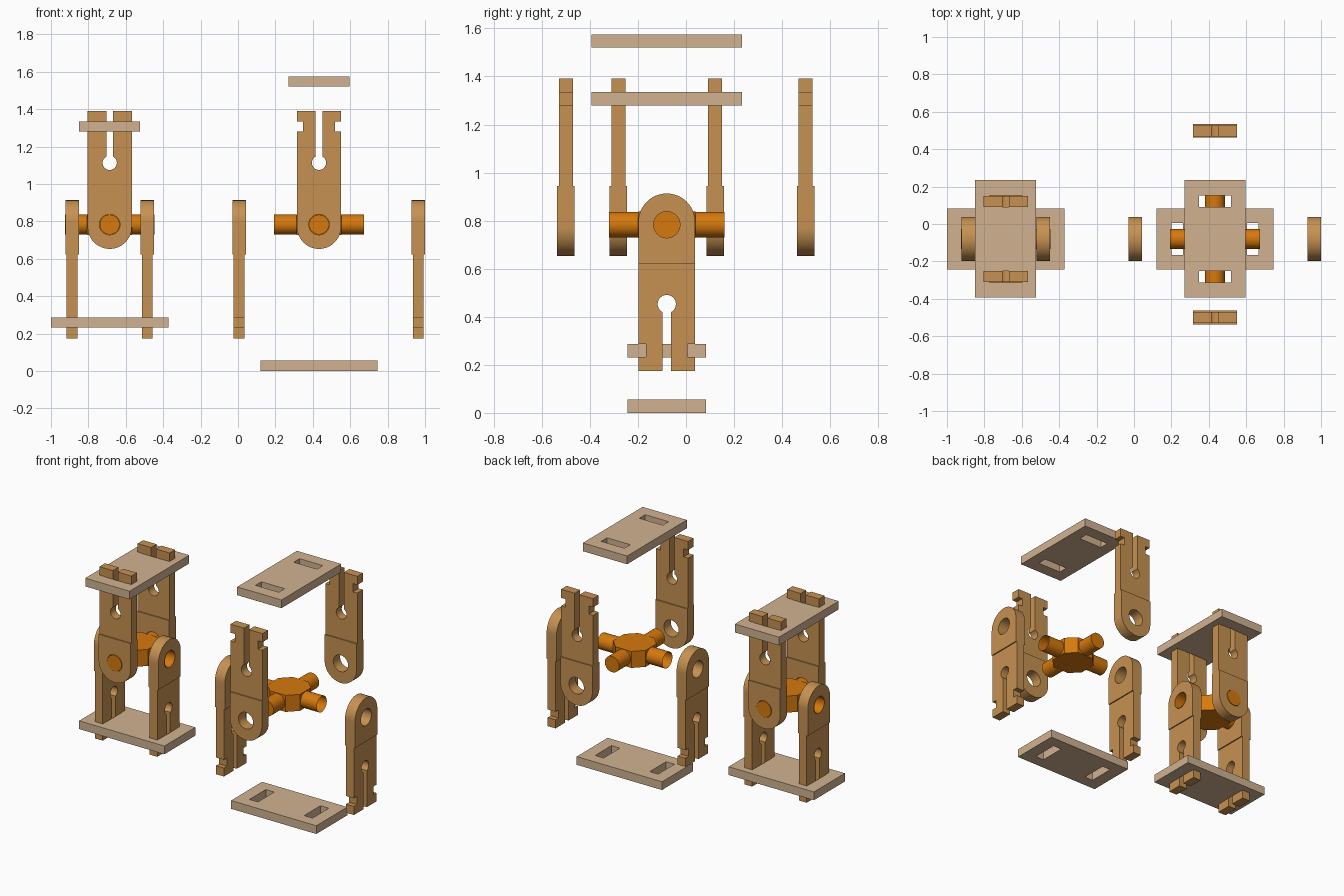
import bpy, bmesh, math
from mathutils import Matrix, Vector

default = bpy.data.objects.get("Cube")
if default:
    bpy.data.objects.remove(default, do_unlink=True)


def material(name, colour):
    m = bpy.data.materials.new(name)
    m.use_nodes = True
    m.diffuse_color = (*colour, 1)
    bsdf = m.node_tree.nodes["Principled BSDF"]
    bsdf.inputs["Base Color"].default_value = (*colour, 1)
    bsdf.inputs["Roughness"].default_value = 0.7
    return m


WOOD = material("warm wood", (0.57, 0.285, 0.084))
PALE = material("pale wood", (0.64, 0.45, 0.285))
ORANGE = material("orange", (0.67, 0.19, 0.004))


def arc(cx, cy, r, start, end, n):
    angles = [math.radians(start + (end - start) * i / n) for i in range(n + 1)]
    return [(cx + r * math.cos(a), cy + r * math.sin(a)) for a in angles]


def circle(r, n=32):
    return arc(0, 0, r, 0, 360, n)[:-1]


def rect(cx, cy, hx, hy):
    return [(cx - hx, cy - hy), (cx + hx, cy - hy), (cx + hx, cy + hy), (cx - hx, cy + hy)]


def add_slab(bm, loops, half):
    """Fill an outline with optional holes and extrude it to +-half in z."""
    edges = []
    for loop in loops:
        verts = [bm.verts.new((x, y, -half)) for x, y in loop]
        edges += [bm.edges.new((v, verts[i - 1])) for i, v in enumerate(verts)]
    filled = bmesh.ops.triangle_fill(bm, edges=edges, use_beauty=True, normal=(0, 0, 1))
    faces = [g for g in filled["geom"] if isinstance(g, bmesh.types.BMFace)]
    raised = bmesh.ops.extrude_face_region(bm, geom=faces, use_keep_orig=True)
    top = [g for g in raised["geom"] if isinstance(g, bmesh.types.BMVert)]
    bmesh.ops.translate(bm, verts=top, vec=(0, 0, 2 * half))
    bmesh.ops.recalc_face_normals(bm, faces=bm.faces[:])


def finish(name, bm, mat, matrix):
    mesh = bpy.data.meshes.new(name)
    bm.to_mesh(mesh)
    bm.free()
    mesh.materials.append(mat)
    obj = bpy.data.objects.new(name, mesh)
    bpy.context.collection.objects.link(obj)
    obj.matrix_world = matrix
    bpy.ops.object.select_all(action="DESELECT")
    obj.select_set(True)
    bpy.context.view_layer.objects.active = obj
    bpy.ops.object.shade_smooth_by_angle(angle=math.radians(30))
    return obj


# Shared sizes; every arm is drawn with its pivot hole at the origin
W, STEP, TIP = 0.118, 0.161, 0.608
NOTCH_LOW, NOTCH_HIGH, NECK = 0.497, 0.551, 0.086
SLOT, OFFSET = 0.018, 0.201
PIVOT_Y, PIVOT_Z = -0.08, 0.783


def arm(name, matrix):
    bm = bmesh.new()
    # Thick rounded end with the pivot hole
    end = arc(0, -0.012, W, 180, 360, 32) + [(W, STEP), (-W, STEP)]
    add_slab(bm, [end, circle(0.055)], 0.0365)
    # Thin split blade with side notches and a keyhole
    side = [(W, STEP), (W, NOTCH_LOW), (NECK, NOTCH_LOW), (NECK, NOTCH_HIGH),
            (W, NOTCH_HIGH), (W, TIP), (SLOT, TIP)]
    opening = math.degrees(math.acos(SLOT / 0.038))
    keyhole = arc(0, 0.33, 0.038, opening, -180 - opening, 28)
    blade = side + keyhole + [(-x, y) for x, y in reversed(side)]
    thin = bmesh.new()
    add_slab(thin, [blade], 0.029)
    temp = bpy.data.meshes.new("blade")
    thin.to_mesh(temp)
    thin.free()
    bm.from_mesh(temp)
    bpy.data.meshes.remove(temp)
    finish(name, bm, WOOD, matrix)


def plate(name, location, along_y):
    bm = bmesh.new()
    slots = [rect(s * OFFSET, 0, 0.031, NECK) for s in (-1, 1)]
    add_slab(bm, [rect(0, 0, 0.314, 0.163)] + slots, 0.0275)
    turn = Matrix.Rotation(math.pi / 2 if along_y else 0, 4, "Z")
    finish(name, bm, PALE, Matrix.Translation(location) @ turn)


def cross(name, location):
    bm = bmesh.new()
    # Eight sided hub
    a, b, reach = 0.12, 0.058, 0.24
    hub = [(a, -b), (a, b), (b, a), (-b, a), (-a, b), (-a, -b), (-b, -a), (b, -a)]
    add_slab(bm, [hub], 0.055)
    # Four pegs: the sideways pair is open at the ends
    for i in range(4):
        matrix = (Matrix.Rotation(i * math.pi / 2, 4, "Z")
                  @ Matrix.Translation(((a + reach) / 2, 0, 0))
                  @ Matrix.Rotation(math.pi / 2, 4, "Y"))
        bmesh.ops.create_cone(bm, cap_ends=i % 2 == 1, segments=32, radius1=0.053,
                              radius2=0.053, depth=reach - a, matrix=matrix)
    finish(name, bm, ORANGE, Matrix.Translation(location))


def frame(x_axis, y_axis, location):
    x, y = Vector(x_axis), Vector(y_axis)
    m = Matrix((x, y, x.cross(y))).transposed().to_4x4()
    m.translation = location
    return m


def joint(label, cx, upper_ys, lower_xs, top_z, bottom_z):
    cross(label + "_cross", (cx, PIVOT_Y, PIVOT_Z))
    for side, y in zip(("front", "back"), upper_ys):
        arm(f"{label}_upper_{side}_arm", frame((1, 0, 0), (0, 0, 1), (cx, y, PIVOT_Z)))
    for side, x in zip(("right", "left"), lower_xs):
        arm(f"{label}_lower_{side}_arm", frame((0, 1, 0), (0, 0, -1), (x, PIVOT_Y, PIVOT_Z)))
    plate(label + "_top_plate", (cx, PIVOT_Y, top_z), True)
    plate(label + "_bottom_plate", (cx, PIVOT_Y, bottom_z), False)


# One joint put together, one pulled apart
CX = -0.686
joint("assembled", CX, (PIVOT_Y - OFFSET, PIVOT_Y + OFFSET),
      (CX - OFFSET, CX + OFFSET), 1.307, 0.259)
joint("separated", 0.433, (-0.5, 0.498), (0.006, 0.9635), 1.548, 0.0275)
